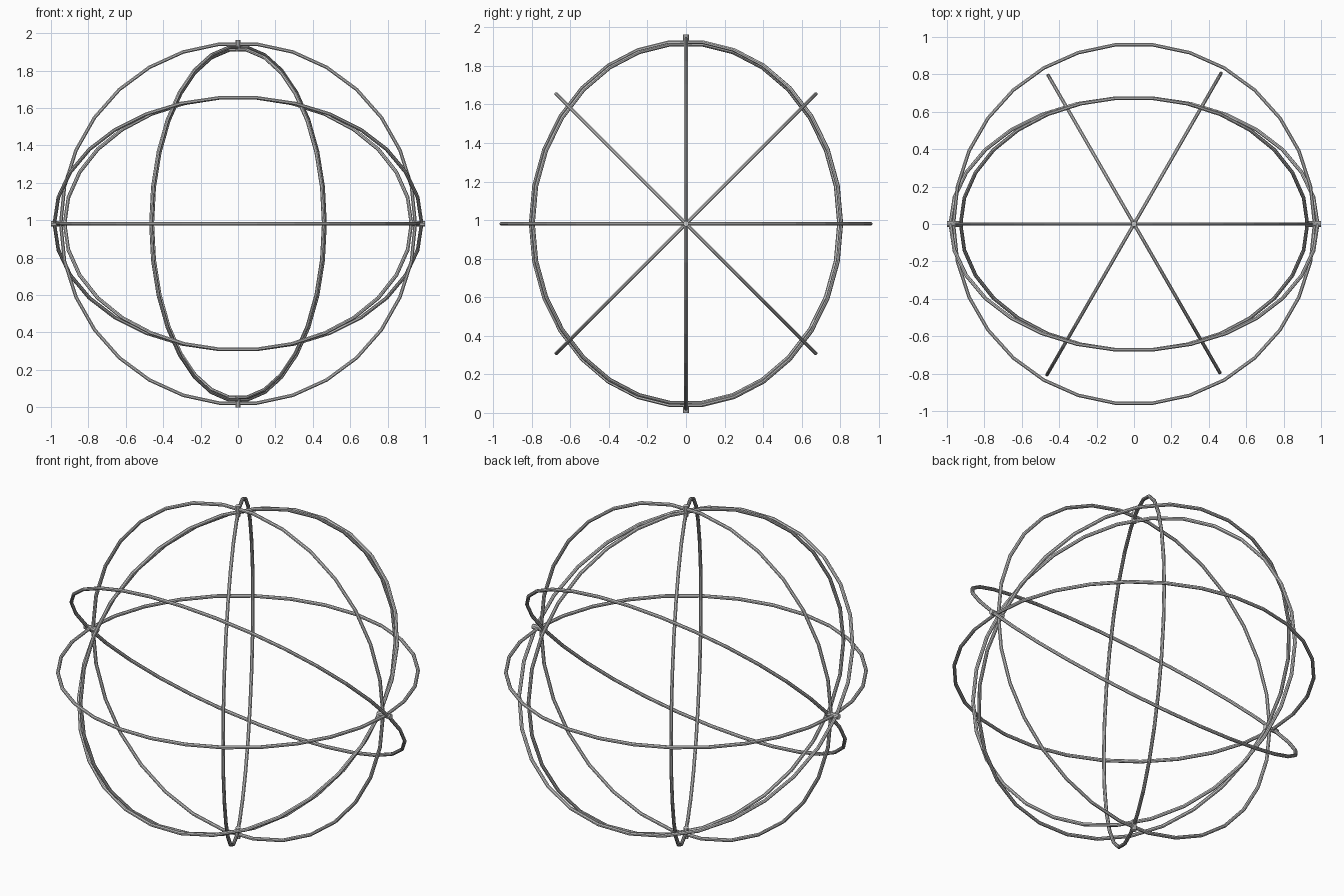
import bpy, bmesh
from math import sin, cos, pi, radians
from mathutils import Matrix

if "Cube" in bpy.data.objects:
    bpy.data.objects.remove(bpy.data.objects["Cube"])

CENTRE_Z = 0.982
TUBE = 0.010
SEGMENTS, SIDES = 30, 8


def add_object(name, bm, matrix):
    bmesh.ops.recalc_face_normals(bm, faces=bm.faces)
    mesh = bpy.data.meshes.new(name)
    bm.to_mesh(mesh)
    bm.free()
    obj = bpy.data.objects.new(name, mesh)
    obj.matrix_world = Matrix.Translation((0, 0, CENTRE_Z)) @ matrix
    bpy.context.collection.objects.link(obj)


def ring(name, rx, ry, tilt, turn=0):
    """Thin round hoop in its local xy plane, tilted about x, then turned about z."""
    bm = bmesh.new()
    loops = []
    for i in range(SEGMENTS):
        a = 2 * pi * i / SEGMENTS
        loop = []
        for j in range(SIDES):
            t = 2 * pi * (j + 0.5) / SIDES
            r = TUBE * cos(t)
            loop.append(bm.verts.new(((rx + r) * cos(a), (ry + r) * sin(a), TUBE * sin(t))))
        loops.append(loop)
    for i in range(SEGMENTS):
        p, q = loops[i], loops[(i + 1) % SEGMENTS]
        for j in range(SIDES):
            k = (j + 1) % SIDES
            bm.faces.new((p[j], q[j], q[k], p[k]))
    add_object(name, bm, Matrix.Rotation(radians(turn), 4, 'Z') @ Matrix.Rotation(radians(tilt), 4, 'X'))


def pin(name, inner, outer, matrix):
    """Short pivot pin joining the hoops where they cross."""
    bm = bmesh.new()
    bmesh.ops.create_cone(bm, cap_ends=True, segments=10, radius1=0.015, radius2=0.015,
                          depth=outer - inner)
    add_object(name, bm, matrix @ Matrix.Translation((0, 0, (inner + outer) / 2)))


# Hoops sharing the left-right axis
ring("horizontal_ring", 0.965, 0.963, 0)
ring("front_ring", 0.948, 0.965, 90)
ring("tilted_ring_outer", 0.982, 0.956, -45)
ring("tilted_ring_inner", 0.927, 0.956, 45)

# Upright hoops turned about the vertical axis
ring("upright_ring_outer", 0.930, 0.947, 90, 60)
ring("upright_ring_inner", 0.917, 0.934, 90, 120)

# Pivot pins at the four crossings
for side, angle in (("right", 90), ("left", -90)):
    pin("pivot_pin_" + side, 0.915, 1.0, Matrix.Rotation(radians(angle), 4, 'Y'))
for side, angle in (("top", 0), ("bottom", 180)):
    pin("pivot_pin_" + side, 0.92, 0.982, Matrix.Rotation(radians(angle), 4, 'X'))
